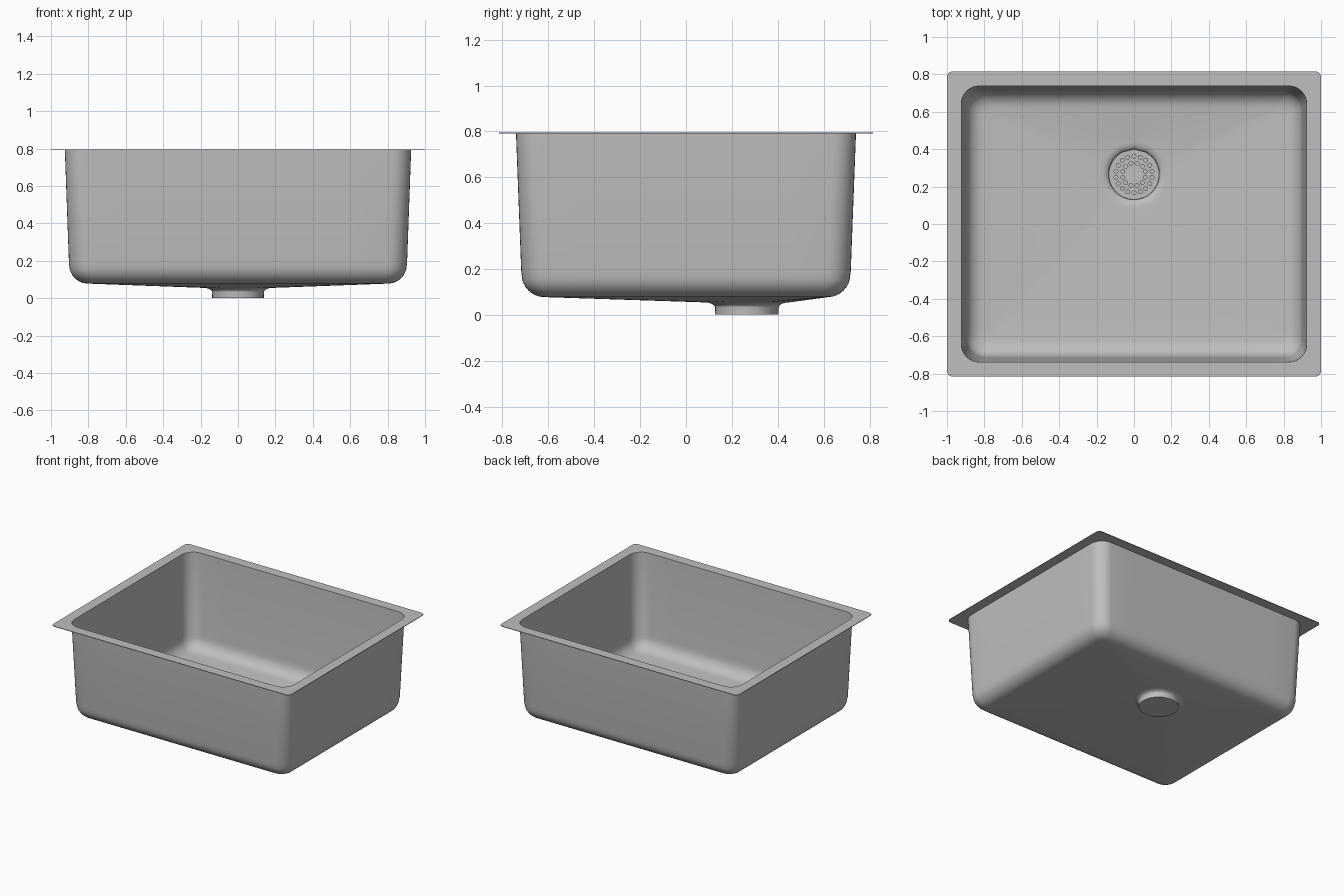
import bpy, bmesh, math
from mathutils import Vector

if "Cube" in bpy.data.objects:
    bpy.data.objects.remove(bpy.data.objects["Cube"])

DRAIN_Y = 0.265
T = 0.004          # sheet thickness

steel = bpy.data.materials.new("brushed_steel")
steel.diffuse_color = (0.52, 0.52, 0.52, 1)
steel.use_nodes = True
steel.node_tree.nodes["Principled BSDF"].inputs["Base Color"].default_value = steel.diffuse_color


def rounded_rect(hx, hy, r, z, corner=8, side=8):
    """Counter-clockwise rounded rectangle with subdivided sides."""
    pts = []
    centres = [(1, 1, 0), (-1, 1, 90), (-1, -1, 180), (1, -1, 270)]
    for sx, sy, a0 in centres:
        for i in range(corner + 1):
            a = math.radians(a0 + 90 * i / corner)
            pts.append(Vector((sx * (hx - r) + r * math.cos(a),
                               sy * (hy - r) + r * math.sin(a), z)))
    out = []
    n = corner + 1
    for i, p in enumerate(pts):
        out.append(p)
        if i % n == n - 1:
            q = pts[(i + 1) % len(pts)]
            out += [p.lerp(q, k / side) for k in range(1, side)]
    return out


def finish(ob, angle=30):
    bpy.context.view_layer.objects.active = ob
    for o in bpy.context.selected_objects:
        o.select_set(False)
    ob.select_set(True)
    for m in list(ob.modifiers):
        bpy.ops.object.modifier_apply(modifier=m.name)
    bpy.ops.object.shade_smooth_by_angle(angle=math.radians(angle))


def make_object(name, bm):
    me = bpy.data.meshes.new(name)
    bm.to_mesh(me)
    bm.free()
    ob = bpy.data.objects.new(name, me)
    me.materials.append(steel)
    bpy.context.collection.objects.link(ob)
    return ob


# Basin: rim, walls, bottom fillet, sloping floor and drain cup as one loft
rings = [rounded_rect(1, 0.815, 0.03, 0.795),
         rounded_rect(0.923, 0.738, 0.095, 0.795),
         rounded_rect(0.9, 0.714, 0.095, 0.19)]
R = 0.095
for i in range(9):
    a = math.radians(86 * i / 8 + 2)
    inset = R * (1 - math.cos(a))
    rings.append(rounded_rect(0.898 - inset, 0.712 - inset, 0.1 - 0.6 * inset,
                              0.082 + R * (1 - math.sin(a))))
floor_edge = rings[-1]
dirs = [Vector((p.x, p.y - DRAIN_Y, 0)).normalized() for p in floor_edge]


def drain_ring(r, z):
    return [Vector((d.x * r, DRAIN_Y + d.y * r, z)) for d in dirs]


drain_top = drain_ring(0.185, 0.059)
for k in range(1, 5):
    rings.append([p.lerp(q, k / 5) for p, q in zip(floor_edge, drain_top)])
for i in range(9):
    t = math.radians(90 * i / 8)
    rings.append(drain_ring(0.185 - 0.05 * math.sin(t), 0.059 - 0.026 * (1 - math.cos(t))))
rings.append(drain_ring(0.135, T))

bm = bmesh.new()
loops = [[bm.verts.new(p) for p in ring] for ring in rings]
for a, b in zip(loops, loops[1:]):
    for i in range(len(a)):
        j = (i + 1) % len(a)
        bm.faces.new((a[i], a[j], b[j], b[i]))
bm.faces.new(loops[-1])
bm.normal_update()
basin = make_object("basin", bm)
sol = basin.modifiers.new("sheet", "SOLIDIFY")
sol.thickness = T
sol.offset = -1
finish(basin)


def cylinder(bm, x, y, z0, z1, r, seg):
    ret = bmesh.ops.create_cone(bm, cap_ends=True, segments=seg, radius1=r, radius2=r, depth=z1 - z0)
    bmesh.ops.translate(bm, verts=ret["verts"], vec=(x, y, (z0 + z1) / 2))


# Strainer plate with two rings of drilled holes
bm = bmesh.new()
cylinder(bm, 0, DRAIN_Y, 0.012, 0.02, 0.134, 64)
strainer = make_object("strainer_plate", bm)

bm = bmesh.new()
for count, radius in ((18, 0.098), (12, 0.062)):
    for i in range(count):
        a = 2 * math.pi * (i + 0.5) / count
        cylinder(bm, radius * math.cos(a), DRAIN_Y + radius * math.sin(a), 0.006, 0.03, 0.0105, 12)
cutter = make_object("hole_cutter", bm)
cutter.hide_render = True
cut = strainer.modifiers.new("holes", "BOOLEAN")
cut.object = cutter
cut.operation = "DIFFERENCE"
cut.solver = "EXACT"
finish(strainer)
bpy.data.objects.remove(cutter)

# Central strainer knob
bm = bmesh.new()
cylinder(bm, 0, DRAIN_Y, 0.015, 0.026, 0.026, 32)
finish(make_object("strainer_knob", bm))
